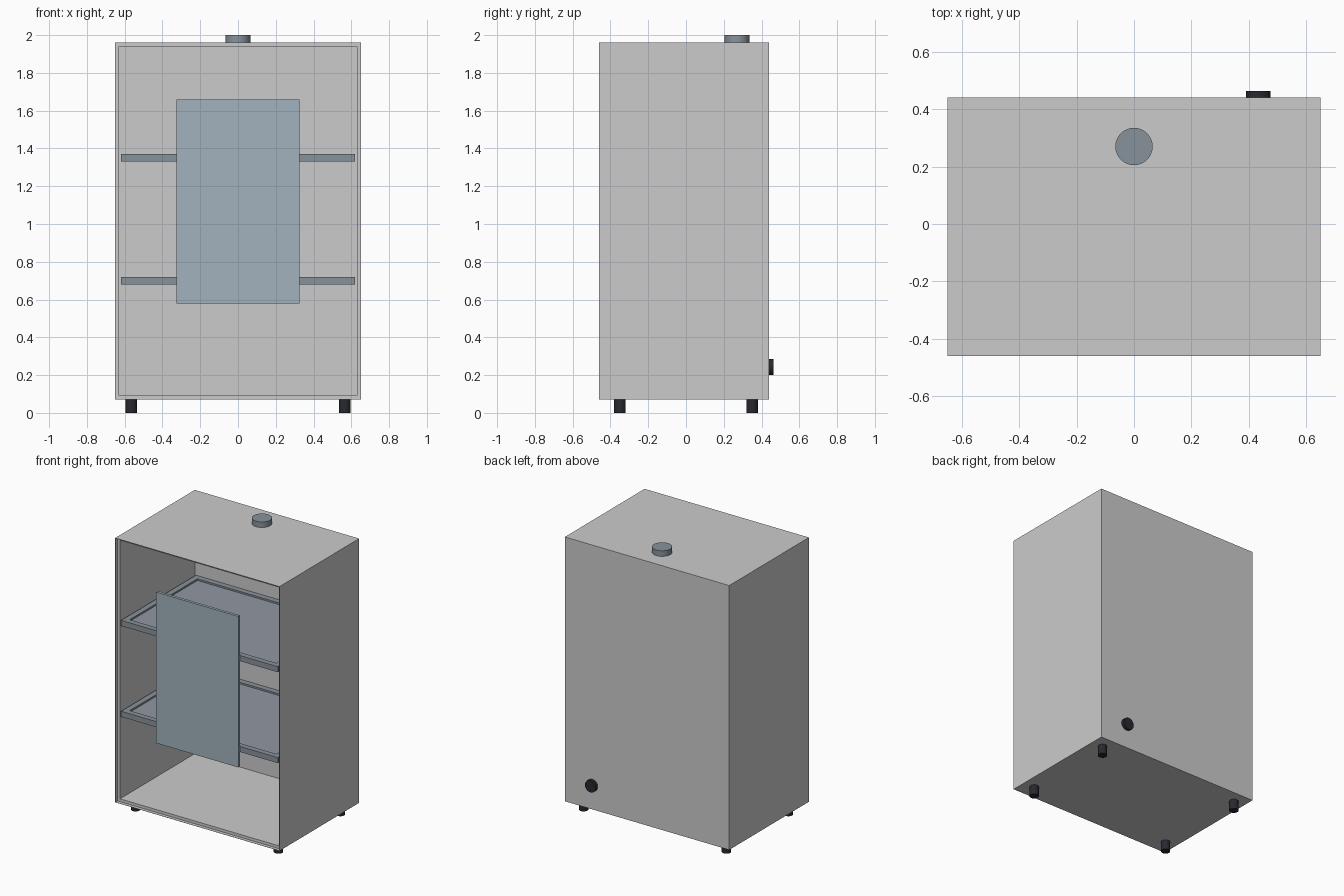
import bpy, bmesh, math
from mathutils import Vector

if "Cube" in bpy.data.objects:
    bpy.data.objects.remove(bpy.data.objects["Cube"])


def material(name, rgb):
    m = bpy.data.materials.new(name)
    m.diffuse_color = (*rgb, 1)
    m.use_nodes = True
    m.node_tree.nodes["Principled BSDF"].inputs["Base Color"].default_value = m.diffuse_color
    return m


STEEL = material("blue_grey_steel", (0.25, 0.29, 0.33))
GLASS = material("tinted_glass", (0.36, 0.45, 0.51))
TRAY = material("tray_grey", (0.28, 0.31, 0.36))
BLACK = material("black_rubber", (0.02, 0.022, 0.03))


def finish(name, bm, mat=None):
    bmesh.ops.recalc_face_normals(bm, faces=bm.faces)
    mesh = bpy.data.meshes.new(name)
    bm.to_mesh(mesh)
    bm.free()
    ob = bpy.data.objects.new(name, mesh)
    bpy.context.collection.objects.link(ob)
    if mat:
        mesh.materials.append(mat)
    return ob


def add_box(bm, lo, hi):
    lo, hi = Vector(lo), Vector(hi)
    verts = bmesh.ops.create_cube(bm, size=1)["verts"]
    for v in verts:
        v.co = (lo + hi) / 2 + v.co * (hi - lo)


def box(name, lo, hi, mat=None):
    bm = bmesh.new()
    add_box(bm, lo, hi)
    return finish(name, bm, mat)


def cylinder(name, loc, r, depth, mat, sides=32, rot=(0, 0, 0)):
    bpy.ops.mesh.primitive_cylinder_add(vertices=sides, radius=r, depth=depth,
                                        location=loc, rotation=rot)
    ob = bpy.context.object
    ob.name = name
    ob.data.materials.append(mat)
    bpy.ops.object.shade_smooth_by_angle()


# Cabinet: thin front lip, stepped rim, then deep open interior
bm = bmesh.new()
add_box(bm, (-0.65, -0.46, 0.07), (0.65, 0.44, 1.96))
bm.normal_update()
front = min(bm.faces, key=lambda f: f.calc_center_median().y)
for inset, depth in ((0.002, 0.025), (0.028, 0.845)):
    bmesh.ops.inset_region(bm, faces=[front], thickness=inset)
    result = bmesh.ops.extrude_discrete_faces(bm, faces=[front])
    front = result["faces"][0]
    bmesh.ops.translate(bm, verts=front.verts, vec=(0, depth, 0))
    bm.normal_update()
finish("cabinet_body", bm)

# Front window panel
box("window_panel", (-0.325, -0.46, 0.58), (0.325, -0.44, 1.66), GLASS)

# Shelves: square bar frame around a slightly sunken tray
X, Y0, Y1, W = 0.62, -0.435, 0.41, 0.04
for name, z in (("lower_shelf", 0.70), ("upper_shelf", 1.35)):
    bm = bmesh.new()
    z0, z1 = z - 0.02, z + 0.02
    add_box(bm, (-X, Y0, z0), (X, Y0 + W, z1))
    add_box(bm, (-X, Y1 - W, z0), (X, Y1, z1))
    for s in (-1, 1):
        xs = sorted((s * X, s * (X - W)))
        add_box(bm, (xs[0], Y0 + W, z0), (xs[1], Y1 - W, z1))
    finish(name + "_frame", bm, STEEL)
    box(name + "_tray", (-X + W, Y0 + W, z - 0.008), (X - W, Y1 - W, z + 0.008), TRAY)

# Top vent and rear cable port
cylinder("top_vent", (0, 0.27, 1.98), 0.065, 0.04, STEEL)
cylinder("rear_port", (0.433, 0.45, 0.243), 0.043, 0.025, BLACK, 24,
         (math.pi / 2, 0, 0))

# Feet
for x in (-0.565, 0.565):
    for y in (-0.35, 0.35):
        cylinder("foot", (x, y, 0.035), 0.031, 0.07, BLACK, 20)
